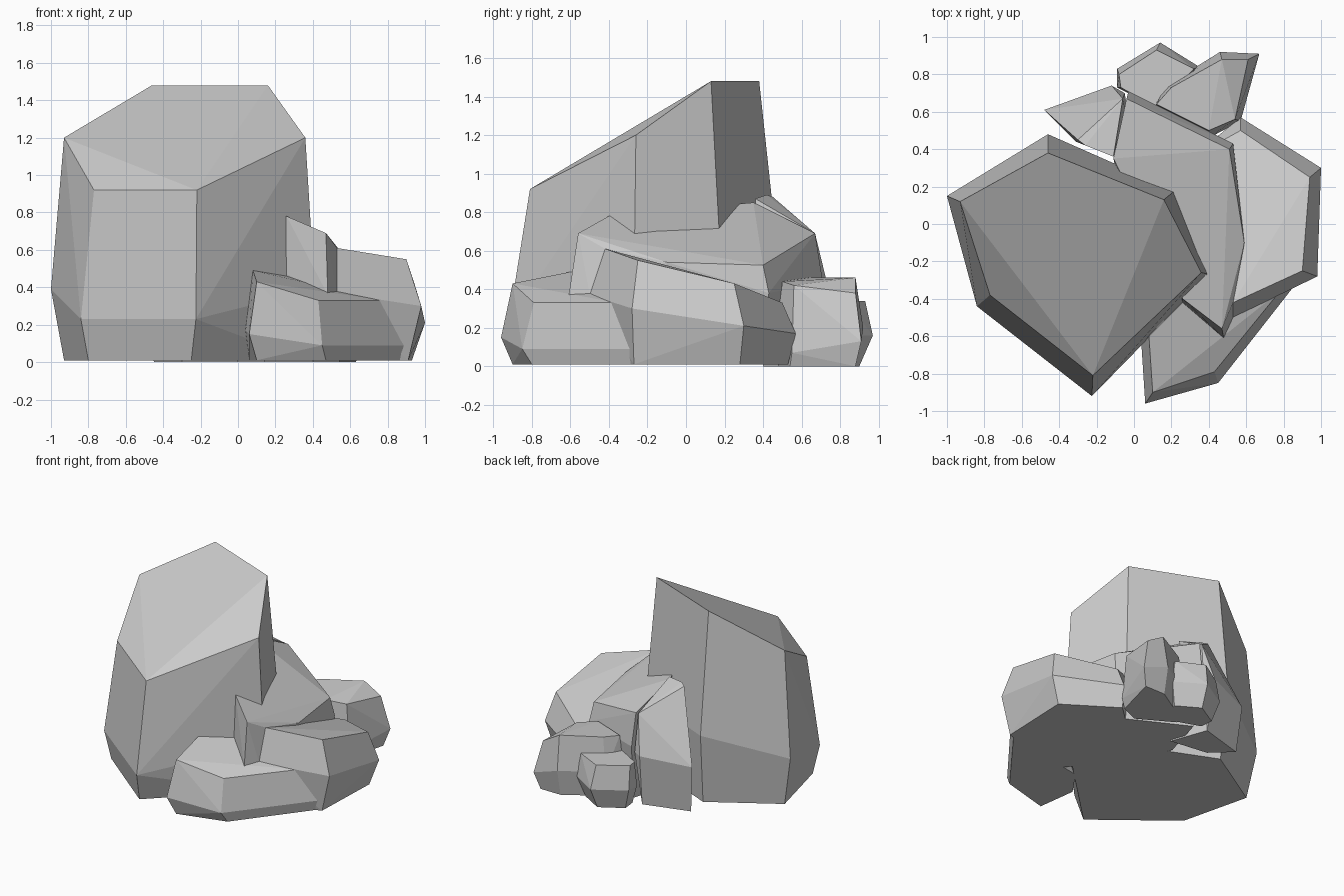
import bpy, bmesh


def rock(name, *rings):
    """Faceted boulder: the convex hull of its rings of corners."""
    bm = bmesh.new()
    for ring in rings:
        for co in ring:
            bm.verts.new(co)
    res = bmesh.ops.convex_hull(bm, input=bm.verts[:])
    junk = {g for g in res["geom_interior"] + res["geom_unused"]
            if isinstance(g, bmesh.types.BMVert)}
    bmesh.ops.delete(bm, geom=list(junk), context='VERTS')
    bmesh.ops.dissolve_limit(bm, angle_limit=0.09, verts=bm.verts[:], edges=bm.edges[:])
    bmesh.ops.recalc_face_normals(bm, faces=bm.faces[:])
    me = bpy.data.meshes.new(name)
    bm.to_mesh(me)
    bm.free()
    bpy.context.collection.objects.link(bpy.data.objects.new(name, me))


def level(z, *pts):
    return [(x, y, z) for x, y in pts]


# tall boulder with a slanted top
rock("tall_boulder",
     [(-.93, .12, 1.2), (-.46, .38, 1.48), (.16, .13, 1.48),
      (.36, -.26, 1.2), (-.22, -.81, .92), (-.77, -.38, .92)],
     [(-1, .15, .39), (-.46, .48, .55), (.22, .18, .55),
      (.41, -.27, .39), (-.225, -.92, .23), (-.84, -.44, .23)],
     level(.01, (-.93, .12), (-.44, .42), (.18, .15), (.36, -.26), (-.25, -.85), (-.8, -.41)))

# leaning slab beside it
rock("leaning_slab",
     [(.26, -.4, .78), (.47, -.56, .69), (.53, -.42, .61), (.59, -.1, .54),
      (.51, .4, .525), (-.04, .67, .69), (-.11, .35, .85)],
     [(.26, -.42, .47), (.48, -.61, .36), (.53, -.5, .37), (.53, .43, .38), (-.03, .71, .44)],
     level(.01, (.26, -.3), (.45, -.5), (.54, -.1), (.48, .4), (0, .65), (-.1, .3)))

# broad low rock on the right
rock("right_rock",
     [(.53, -.42, .61), (.9, -.25, .55), (.94, .25, .43), (.57, .5, .33),
      (.3, -.2, .55), (.3, .35, .38)],
     [(.53, -.5, .37), (.98, -.28, .3), (1, .3, .21), (.57, .57, .17)],
     level(.01, (.5, -.42), (.91, -.27), (.93, .28), (.55, .53), (.3, .3)))

# low rock in front
rock("front_rock",
     [(.08, -.6, .49), (.1, -.9, .43), (.43, -.79, .33), (.78, -.36, .33), (.48, -.5, .37), (.26, -.42, .46)],
     [(.04, -.65, .17), (.06, -.96, .15), (.45, -.85, .09), (.92, -.25, .09)],
     level(.01, (.06, -.6), (.1, -.9), (.47, -.8), (.87, -.28), (.2, -.4)))

# wedge leaning at the back left
rock("back_left_wedge",
     [(-.3, .45, .88), (-.06, .67, .69), (-.26, .42, .89), (-.11, .36, .87)],
     [(-.48, .61, .36), (-.12, .74, .4), (-.05, .7, .4), (-.31, .44, .4)],
     level(0, (-.45, .58), (-.1, .68), (-.3, .44), (0, .4)))

# small rocks at the back
rock("back_small_rock",
     level(.34, (.12, .93), (-.08, .8), (-.07, .73), (.32, .83), (.12, .62)),
     level(.16, (.14, .97), (-.09, .83), (-.09, .73), (.35, .84), (.3, .6)),
     level(0, (.13, .9), (-.04, .8), (-.03, .7), (.3, .8), (.25, .6)))

rock("back_right_rock",
     [(.47, .88, .46), (.61, .88, .38), (.54, .56, .42), (.4, .5, .44), (.12, .64, .46), (.2, .73, .46)],
     [(.46, .92, .2), (.67, .91, .13), (.57, .55, .07), (.4, .46, .1), (.1, .62, .2), (.17, .74, .2)],
     level(0, (.46, .88), (.63, .88), (.54, .54), (.4, .48), (.14, .63), (.2, .72)))
